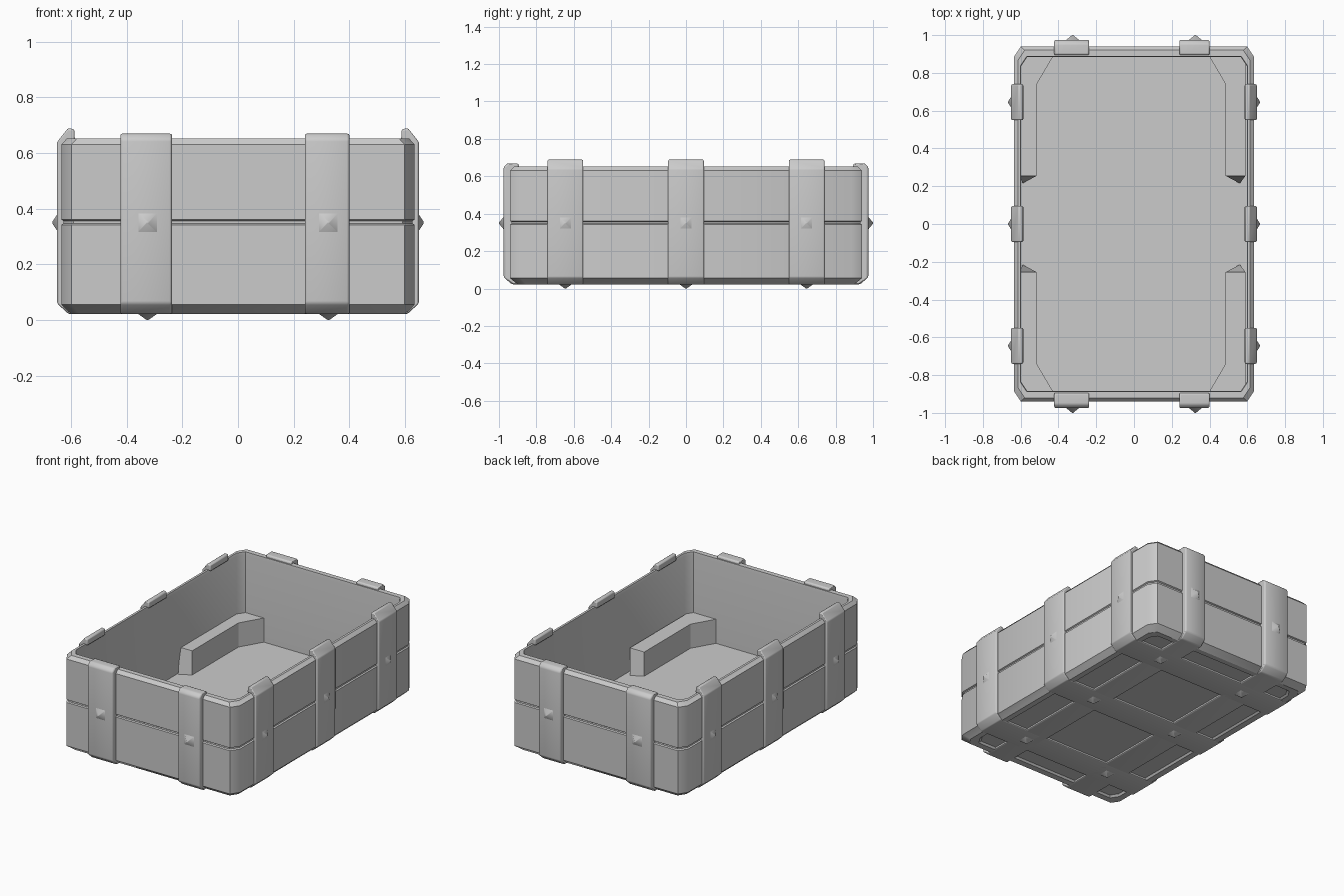
import bpy, bmesh, math
from mathutils import Vector, Matrix

if "Cube" in bpy.data.objects:
    bpy.data.objects.remove(bpy.data.objects["Cube"], do_unlink=True)

grey = bpy.data.materials.new("plain grey")
grey.use_nodes = True
COLOR = (0.6, 0.6, 0.6, 1)
grey.diffuse_color = COLOR
grey.node_tree.nodes["Principled BSDF"].inputs["Base Color"].default_value = COLOR


def finish(name, bm, bevel=0, angle=35):
    """Turn a bmesh into a shaded object, with optional rounded edges."""
    bmesh.ops.recalc_face_normals(bm, faces=bm.faces)
    mesh = bpy.data.meshes.new(name)
    bm.to_mesh(mesh)
    bm.free()
    mesh.materials.append(grey)
    obj = bpy.data.objects.new(name, mesh)
    bpy.context.collection.objects.link(obj)
    if bevel:
        mod = obj.modifiers.new("rounded edges", 'BEVEL')
        mod.width, mod.segments, mod.limit_method = bevel, 2, 'ANGLE'
    bpy.ops.object.select_all(action='DESELECT')
    obj.select_set(True)
    bpy.context.view_layer.objects.active = obj
    bpy.ops.object.shade_smooth_by_angle(angle=math.radians(angle))


def loft(bm, loops):
    """Join a series of closed vertex loops and cap both ends."""
    for a, b in zip(loops, loops[1:]):
        for i in range(len(a)):
            j = (i + 1) % len(a)
            bm.faces.new((a[i], a[j], b[j], b[i]))
    bm.faces.new(loops[0])
    bm.faces.new(loops[-1])


def corner_outline(hx, hy, c):
    """Rectangle with its corners cut off."""
    cx, cy = c * .8, c * 1.2
    return [(hx, hy - cy), (hx - cx, hy), (cx - hx, hy), (-hx, hy - cy),
            (-hx, cy - hy), (cx - hx, -hy), (hx - cx, -hy), (hx, cy - hy)]


# Open shell: recessed bottom, outside up to the rim, then inside down to the floor
rings = [(.55, .85, .036, .04), (.56, .86, .024, .04), (.60, .90, .022, .04),
         (.635, .94, .055, .045), (.635, .94, .342, .045), (.627, .932, .347, .045),
         (.627, .932, .356, .045), (.635, .94, .361, .045), (.635, .94, .63, .045),
         (.615, .92, .652, .045), (.60, .887, .652, .04), (.597, .885, .635, .04),
         (.597, .885, .09, .04)]
bm = bmesh.new()
loft(bm, [[bm.verts.new((x, y, z)) for x, y in corner_outline(hx, hy, c)]
          for hx, hy, z, c in rings])
finish("crate_shell", bm)

# Straps: U shaped bands under the bottom and up over the rim (outer and inner points)
cross_half = [((.588, .685), (.586, .645)), ((.61, .69), (.606, .645)),
              ((.65, .64), (.612, .635)), ((.65, .06), (.612, .06)), ((.61, .022), (.59, .045))]
long_half = [((.895, .668), (.893, .645)), ((.955, .67), (.91, .645)),
             ((.975, .65), (.915, .635)), ((.975, .06), (.915, .06)), ((.93, .022), (.89, .045))]


def strap(name, half, center, width, place):
    path = half + [((-a, b), (-c, d)) for (a, b), (c, d) in reversed(half)]
    low, high = center - width / 2, center + width / 2
    bm = bmesh.new()
    loft(bm, [[bm.verts.new(place(*p, d)) for p, d in
               ((outer, low), (outer, high), (inner, high), (inner, low))]
              for outer, inner in path])
    finish(name, bm, .012, 60)


STRAP_Y = (-.645, 0, .645)
STRAP_X = ((-.33, .185), (.32, .16))
for n, y in enumerate(STRAP_Y):
    strap(f"cross_strap_{n + 1}", cross_half, y, .19, lambda u, v, d: (u, d, v))
for n, (x, w) in enumerate(STRAP_X):
    strap(f"long_strap_{n + 1}", long_half, x, w, lambda u, v, d: (d, u, v))


# Studs: small square pyramids on every strap and strap crossing
def stud(name, base, direction, height):
    bm = bmesh.new()
    turn = Vector(direction).to_track_quat('Z', 'Y').to_matrix().to_4x4()
    bmesh.ops.create_cone(bm, cap_ends=True, segments=4, radius1=.052, radius2=.004, depth=height,
                          matrix=Matrix.Translation((0, 0, height / 2)) @ Matrix.Rotation(math.pi / 4, 4, 'Z'))
    bm.transform(Matrix.Translation(base) @ turn)
    finish(name, bm, 0, 80)


for side, word in ((-1, "a"), (1, "b")):
    for n, y in enumerate(STRAP_Y):
        stud(f"side_stud_{word}_{n}", (side * .645, y, .35), (side, 0, 0), .022)
        stud(f"bottom_stud_{word}_{n}", (side * .325, y, .024), (0, 0, -1), .024)
    for n, x in enumerate((-.325, .325)):
        stud(f"end_stud_{word}_{n}", (x, side * .972, .35), (0, side, 0), .028)

# Inner corner braces, one in each corner, set a little toward one side
brace = [(.605, .255), (.5, .255), (.5, .74), (.412, .89), (.605, .89)]
foot = [(.575, .215)] + brace[1:]
for sx, shift, left in ((-1, .015, "right"), (1, -.015, "left")):
    for sy, end in ((-1, "front"), (1, "back")):
        bm = bmesh.new()
        loft(bm, [[bm.verts.new((sx * min(x + shift, .605), sy * y, z)) for x, y in outline]
                  for outline, z in ((foot, .085), (brace, .25))])
        finish(f"{left}_{end}_brace", bm, 0, 10)
